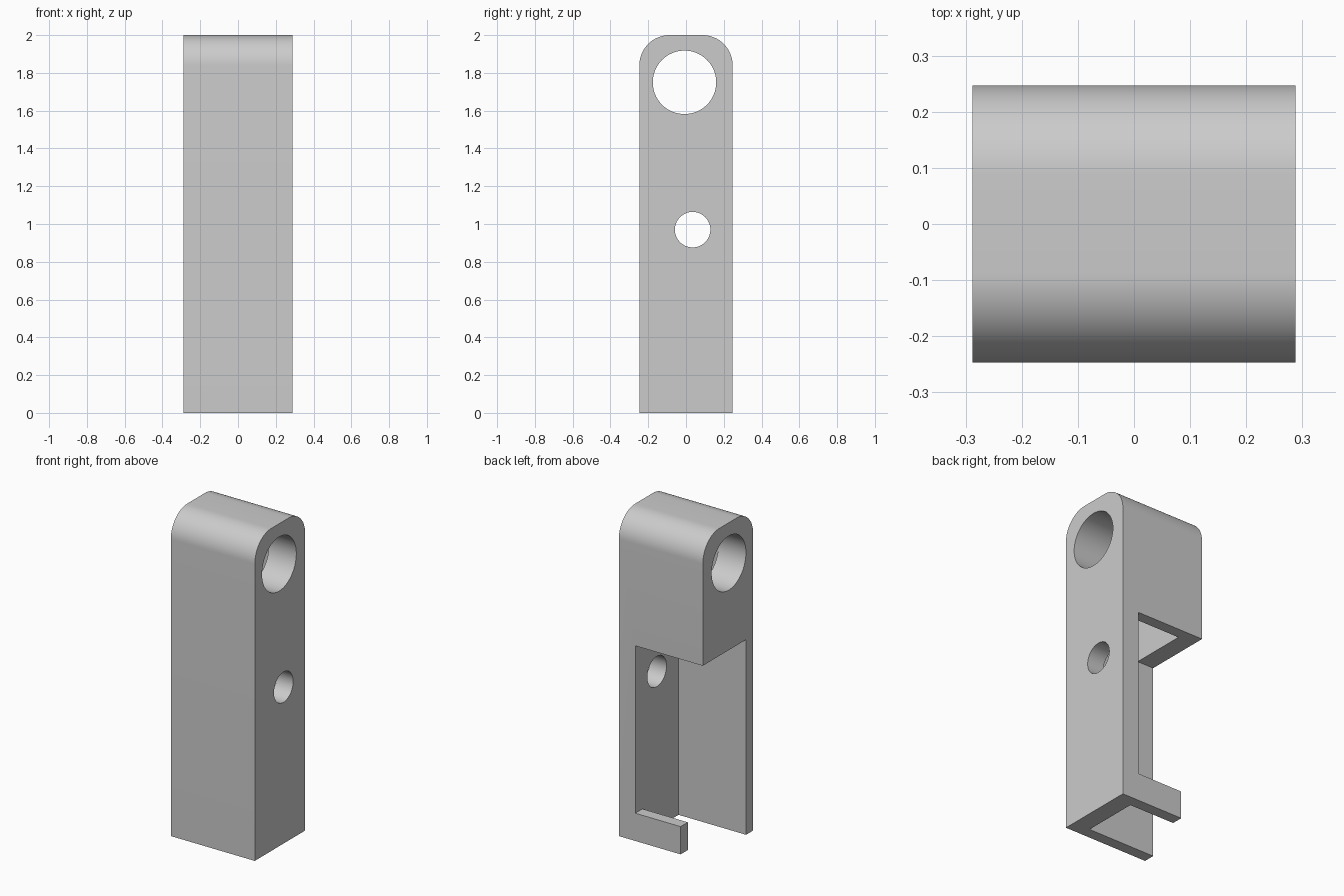
import bpy, bmesh, math
from mathutils import Matrix, Vector

cube = bpy.data.objects.get("Cube")
if cube:
    bpy.data.objects.remove(cube, do_unlink=True)

HX, HY, H = 0.288, 0.247, 2.0      # half width, half depth, height
IX, IY = 0.175, 0.177              # inner half width and depth
FILLET = 0.16
BLOCK_Z, LIP_Z = 1.21, 0.172       # underside of head, top of lip

grey = bpy.data.materials.new("light_grey")
grey.use_nodes = True
grey.diffuse_color = (0.6, 0.6, 0.6, 1)
grey.node_tree.nodes["Principled BSDF"].inputs["Base Color"].default_value = (0.6, 0.6, 0.6, 1)


def make_object(name, bm):
    bmesh.ops.recalc_face_normals(bm, faces=bm.faces)
    mesh = bpy.data.meshes.new(name)
    bm.to_mesh(mesh)
    bm.free()
    mesh.materials.append(grey)
    obj = bpy.data.objects.new(name, mesh)
    bpy.context.collection.objects.link(obj)
    return obj


def box(name, low, high):
    low, high = Vector(low), Vector(high)
    bm = bmesh.new()
    bmesh.ops.create_cube(bm, size=1)
    bmesh.ops.scale(bm, vec=high - low, verts=bm.verts)
    bmesh.ops.translate(bm, vec=(low + high) / 2, verts=bm.verts)
    return make_object(name, bm)


def cross_bore(name, y, z, radius):
    bm = bmesh.new()
    bmesh.ops.create_cone(bm, cap_ends=True, segments=64, radius1=radius,
                          radius2=radius, depth=2,
                          matrix=Matrix.Translation((0, y, z)) @ Matrix.Rotation(math.pi / 2, 4, 'Y'))
    return make_object(name, bm)


# Side profile with rounded top corners, extruded across the width
profile = [(-HY, 0), (HY, 0)]
for side, start in ((1, 0), (-1, 90)):
    for i in range(17):
        a = math.radians(start + 90 * i / 16)
        profile.append((side * (HY - FILLET) + FILLET * math.cos(a),
                        H - FILLET + FILLET * math.sin(a)))
bm = bmesh.new()
face = bm.faces.new([bm.verts.new((-HX, y, z)) for y, z in profile])
grown = bmesh.ops.extrude_face_region(bm, geom=[face])
bmesh.ops.translate(bm, vec=(2 * HX, 0, 0),
                    verts=[v for v in grown["geom"] if isinstance(v, bmesh.types.BMVert)])
body = make_object("latch_housing", bm)

# Cutters: cavity, open side, back window, lip end, head slot and two bores
cutters = [
    box("cavity_cutter", (-IX, -IY, -1), (IX, IY, 1.5)),
    box("side_opening_cutter", (-1, -IY, -1), (IX, IY, BLOCK_Z)),
    box("back_window_cutter", (-1, 0, LIP_Z), (IX, 1, BLOCK_Z)),
    box("lip_end_cutter", (-1, 0, -1), (-0.136, 1, BLOCK_Z)),
    box("head_slot_cutter", (-0.1, -IY, 1.3), (0.1, IY, 1.76)),
    cross_bore("large_bore_cutter", -0.008, 1.75, 0.168),
    cross_bore("small_bore_cutter", 0.035, 0.97, 0.094),
]
bpy.ops.object.select_all(action='DESELECT')
bpy.context.view_layer.objects.active = body
body.select_set(True)
for cutter in cutters:
    cutter.hide_render = True
    mod = body.modifiers.new(cutter.name, 'BOOLEAN')
    mod.operation = 'DIFFERENCE'
    mod.solver = 'EXACT'
    mod.object = cutter
    bpy.ops.object.modifier_apply(modifier=mod.name)
for cutter in cutters:
    bpy.data.objects.remove(cutter, do_unlink=True)

bpy.ops.object.shade_smooth_by_angle(angle=math.radians(30))
